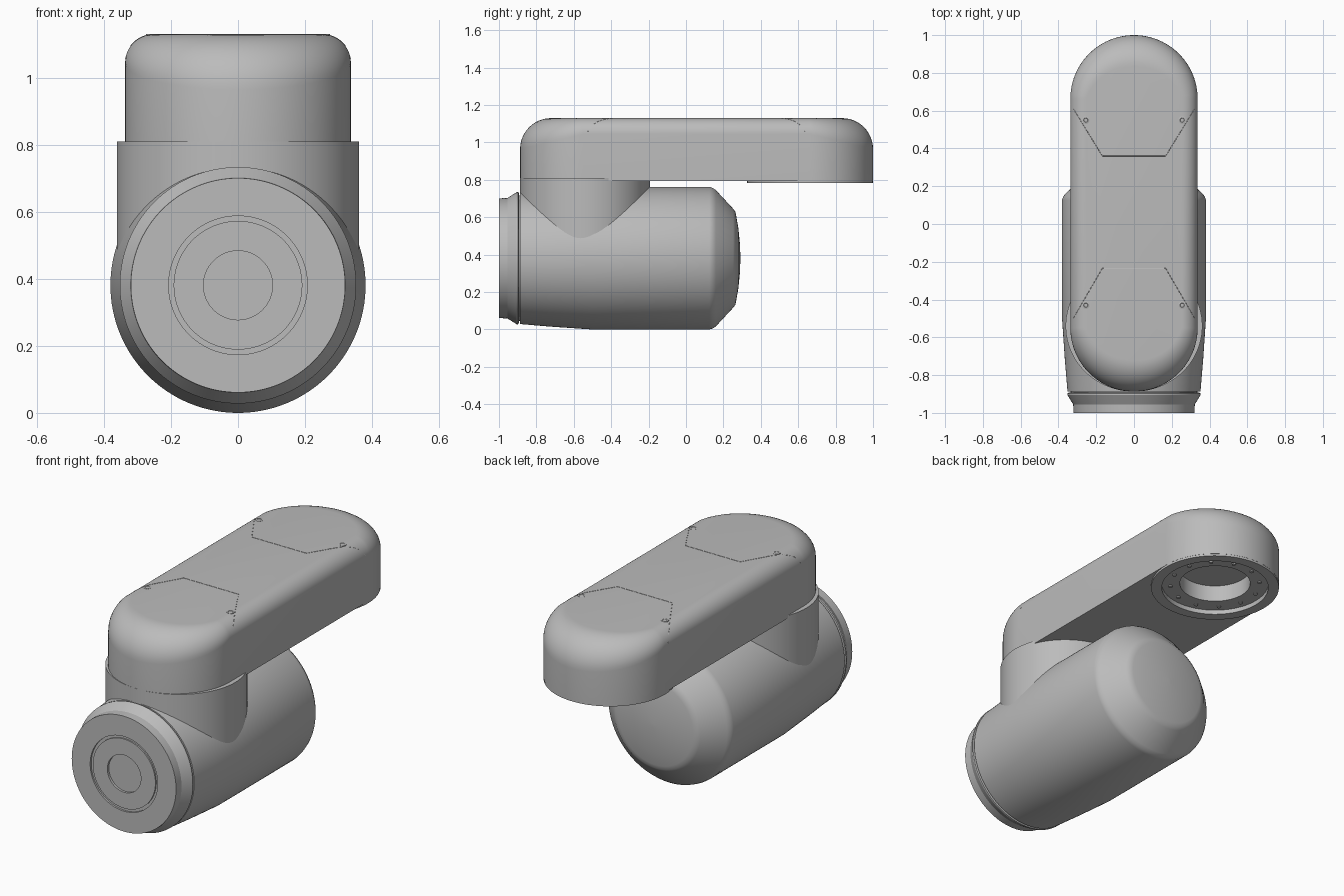
import bpy, bmesh
from math import sin, cos, pi, radians, sqrt

if "Cube" in bpy.data.objects:
    bpy.data.objects.remove(bpy.data.objects["Cube"])

grey = bpy.data.materials.new("machine grey")
grey.use_nodes = True
colour = (0.5, 0.5, 0.5, 1)
grey.diffuse_color = colour
grey.node_tree.nodes["Principled BSDF"].inputs["Base Color"].default_value = colour


def smooth(obj):
    bpy.ops.object.select_all(action="DESELECT")
    obj.select_set(True)
    bpy.context.view_layer.objects.active = obj
    bpy.ops.object.shade_smooth_by_angle(angle=radians(28))


def finish(name, bm):
    bmesh.ops.recalc_face_normals(bm, faces=bm.faces)
    mesh = bpy.data.meshes.new(name)
    bm.to_mesh(mesh)
    bm.free()
    mesh.materials.append(grey)
    obj = bpy.data.objects.new(name, mesh)
    bpy.context.collection.objects.link(obj)
    smooth(obj)
    return obj


def loft(name, rings):
    """Skin closed rings of points and cap both ends."""
    bm = bmesh.new()
    loops = [[bm.verts.new(p) for p in ring] for ring in rings]
    n = len(loops[0])
    for a, b in zip(loops, loops[1:]):
        for i in range(n):
            j = (i + 1) % n
            bm.faces.new((a[i], a[j], b[j], b[i]))
    bm.faces.new(loops[0])
    bm.faces.new(loops[-1])
    return finish(name, bm)


def lathe(name, profile, centre, axis="z", sides=96, stretch=1):
    """Turn (radius, height) pairs about the z or y axis."""
    cx, cy, cz = centre
    rings = []
    for r, h in profile:
        ring = []
        for i in range(sides):
            a = 2 * pi * i / sides
            u, v = r * cos(a), r * sin(a) * stretch
            ring.append((cx + u, cy + v, cz + h) if axis == "z"
                        else (cx + u, cy + h, cz + v))
        rings.append(ring)
    return loft(name, rings)


# Main motor housing, tapered toward the front, domed at the back
AXIS = 0.381
housing = [(0.352, -0.887), (0.366, -0.72), (0.381, -0.5), (0.381, 0.125),
           (0.376, 0.143), (0.364, 0.16), (0.265, 0.252), (0.25, 0.263),
           (0.23, 0.268), (0.16, 0.28), (0.08, 0.288), (0.01, 0.291)]
lathe("motor_housing", housing, (0, 0, AXIS), "y", 128)
lathe("seam_shaft", [(0.335, -0.9), (0.335, -0.87)], (0, 0, AXIS), "y")

# Front cap with a ring groove and a shallow centre recess
cap = [(0.345, -0.893), (0.353, -0.897), (0.353, -0.905), (0.322, -0.955),
       (0.32, -1.0), (0.207, -1.0), (0.207, -0.99), (0.192, -0.99),
       (0.192, -0.998), (0.103, -0.998), (0.103, -0.985), (0.01, -0.985)]
lathe("front_cap", cap, (0, 0, AXIS), "y", 128)

# Upright neck joining the housing to the arm
lathe("neck", [(0.362, 0.4), (0.362, 0.81)], (0, -0.54, 0), stretch=0.96)

# Arm: rounded-end bar whose top fillet is wider round the ends
HALF, TOP, BOTTOM = 0.337, 1.13, 0.795
BACK, FRONT = 0.663, -0.55
SIDE_R, END_R = 0.085, 0.165


def arm_ring(t, bottom=False):
    ring = []
    for start, cy in ((0, BACK), (pi, FRONT)):
        for i in range(49):
            a = start + pi * i / 48
            r = SIDE_R + (END_R - SIDE_R) * abs(sin(a))
            rad = HALF - r * (1 - cos(t))
            z = BOTTOM if bottom else TOP - r + r * sin(t)
            ring.append((rad * cos(a), cy + rad * sin(a), z))
    return ring


arm = loft("arm", [arm_ring(0, True)] + [arm_ring(pi / 2 * k / 12) for k in range(13)])

# Socket in the underside of the arm
cutter = lathe("socket_cutter", [(0.3, 0.7), (0.3, 0.905)], (0, BACK, 0))
cutter.hide_render = True
cut = arm.modifiers.new("socket", "BOOLEAN")
cut.object = cutter
cut.operation = "DIFFERENCE"
cut.solver = "EXACT"
bpy.context.view_layer.objects.active = arm
bpy.ops.object.modifier_apply(modifier="socket")
bpy.data.objects.remove(cutter)
smooth(arm)

# Mounting flange set in the socket, with a stepped bore
flange = [(0.01, 0.91), (0.31, 0.91), (0.31, 0.797), (0.336, 0.797),
          (0.336, 0.783), (0.28, 0.783), (0.28, 0.808), (0.185, 0.808),
          (0.185, 0.9), (0.01, 0.9)]
lathe("mounting_flange", flange, (0, BACK, 0))
for i in range(12):
    a = 2 * pi * (i + 0.5) / 12
    lathe("flange_bolt", [(0.011, 0.803), (0.011, 0.809), (0.006, 0.809)][:2],
          (0.235 * cos(a), BACK + 0.235 * sin(a), -0.004), sides=16)


# Cover seams that follow the arm surface
def arm_height(x):
    over = max(0, abs(x) - (HALF - SIDE_R))
    return TOP - SIDE_R + sqrt(max(0, SIDE_R ** 2 - over ** 2))


def cover_seam(name, inner, outer):
    curve = bpy.data.curves.new(name, "CURVE")
    curve.dimensions = "3D"
    curve.bevel_depth = 0.0015
    curve.bevel_resolution = 1
    path = []
    for i in range(-20, 21):
        x = 0.336 * i / 20
        f = max(0, (abs(x) - 0.168) / 0.168)
        path.append((x, inner + (outer - inner) * f, arm_height(x)))
    spline = curve.splines.new("POLY")
    spline.points.add(len(path) - 1)
    for point, co in zip(spline.points, path):
        point.co = (*co, 1)
    curve.materials.append(grey)
    bpy.context.collection.objects.link(bpy.data.objects.new(name, curve))


cover_seam("back_cover_seam", 0.36, 0.635)
cover_seam("front_cover_seam", -0.235, -0.525)

# Cover screws: a thin rim with a sunken head
screw = [(0.02, -0.01), (0.02, 0.001), (0.016, 0.002), (0.012, 0.002),
         (0.01, 0.0005), (0.002, 0.0005)]
for x in (-0.255, 0.255):
    for y in (0.55, -0.43):
        lathe("cover_screw", screw, (x, y, TOP), sides=24)
